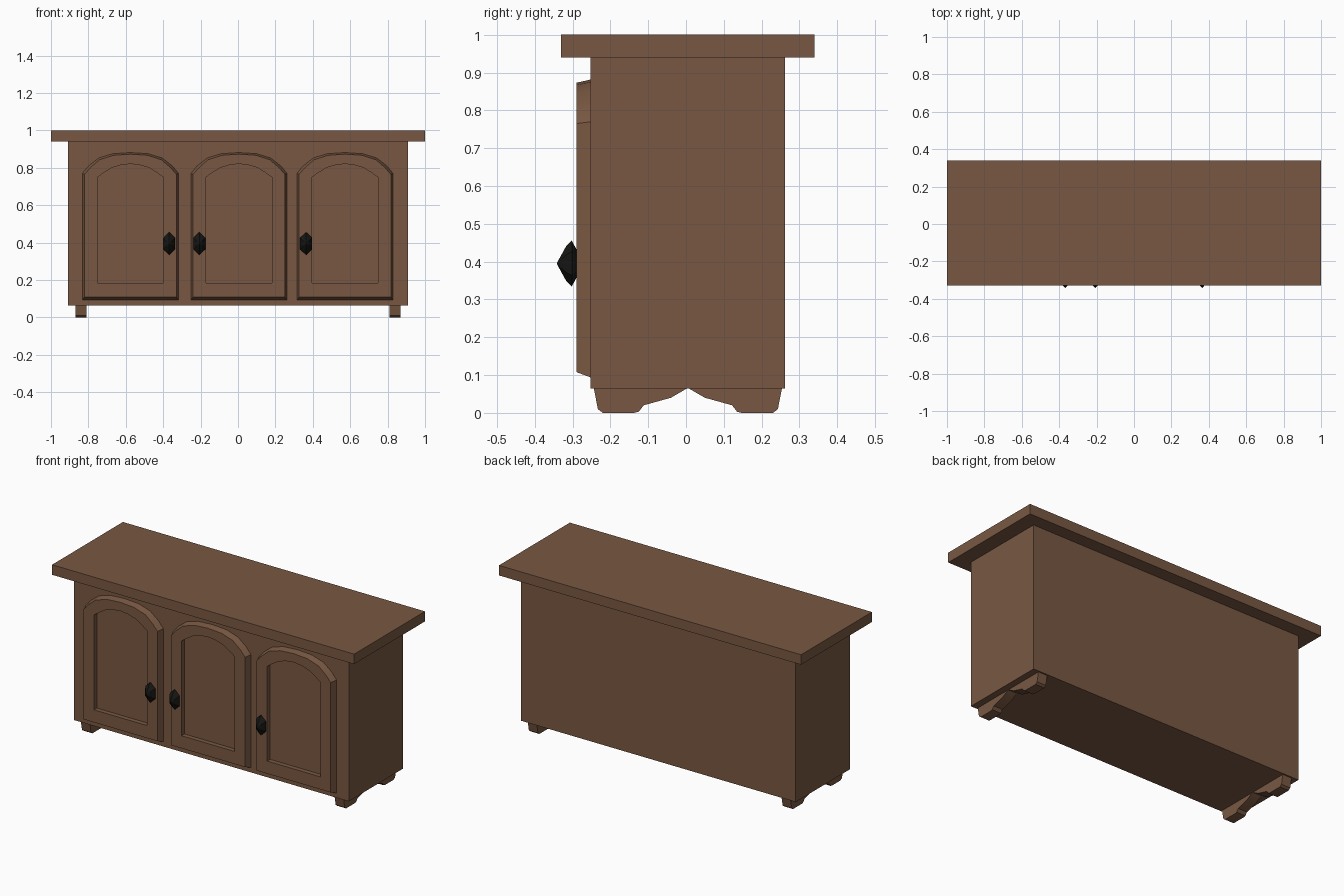
import bpy, bmesh, math

if "Cube" in bpy.data.objects:
    bpy.data.objects.remove(bpy.data.objects["Cube"])


def material(name, color):
    m = bpy.data.materials.new(name)
    m.diffuse_color = (*color, 1)
    m.use_nodes = True
    m.node_tree.nodes["Principled BSDF"].inputs["Base Color"].default_value = m.diffuse_color
    return m


WOOD = material("brown_wood", (0.19, 0.097, 0.054))
IRON = material("black_iron", (0.008, 0.008, 0.007))


def loft(name, loops, mat, close_start=True, close_end=True):
    """Join equal-length point loops with quads, then cap the ends."""
    bm = bmesh.new()
    rings = [[bm.verts.new(p) for p in loop] for loop in loops]
    n = len(rings[0])
    for a, b in zip(rings, rings[1:]):
        for i in range(n):
            j = (i + 1) % n
            bm.faces.new((a[i], a[j], b[j], b[i]))
    if close_start:
        bm.faces.new(rings[0][::-1])
    if close_end:
        bm.faces.new(rings[-1])
    bmesh.ops.remove_doubles(bm, verts=bm.verts, dist=1e-5)
    bmesh.ops.recalc_face_normals(bm, faces=bm.faces)
    mesh = bpy.data.meshes.new(name)
    bm.to_mesh(mesh)
    bm.free()
    obj = bpy.data.objects.new(name, mesh)
    bpy.context.collection.objects.link(obj)
    mesh.materials.append(mat)
    bpy.ops.object.select_all(action='DESELECT')
    obj.select_set(True)
    bpy.context.view_layer.objects.active = obj
    bpy.ops.object.shade_smooth_by_angle(angle=math.radians(30))
    return obj


def box(name, x, y0, y1, z0, z1):
    return loft(name, [[(-x, y0, z), (x, y0, z), (x, y1, z), (-x, y1, z)] for z in (z0, z1)], WOOD)


def arch(cx, y, bottom, half):
    """Arched door outline from its right half (side to crown)."""
    right = [(half[0][0], bottom)] + half
    left = [(-x, z) for x, z in right[:-1]][::-1]
    return [(cx + x, y, z) for x, z in right + left]


# Worktop and carcass
box("worktop", 1.0, -0.33, 0.34, 0.94, 1.0)
box("cabinet_body", 0.91, -0.252, 0.262, 0.065, 0.94)

# Doors: sloped outer edge, flat frame, recessed arched panel
FRONT = [(0.245, 0.765), (0.215, 0.80), (0.165, 0.843), (0.09, 0.867), (0, 0.873)]
BACK = [(0.258, 0.77), (0.225, 0.81), (0.17, 0.853), (0.095, 0.876), (0, 0.882)]
PANEL = [(0.176, 0.75), (0.14, 0.775), (0.10, 0.80), (0.05, 0.815), (0, 0.821)]
for side, cx in (("left", -0.575), ("middle", 0.005), ("right", 0.572)):
    loft(side + "_door", [arch(cx, -0.25, 0.093, BACK),
                          arch(cx, -0.29, 0.108, FRONT),
                          arch(cx, -0.29, 0.183, PANEL),
                          arch(cx, -0.262, 0.183, PANEL)], WOOD, close_start=False)

# Faceted pointed knobs
for side, kx in (("left", -0.368), ("middle", -0.207), ("right", 0.364)):
    rings = []
    for y, r in ((-0.288, 0.55), (-0.302, 1.0), (-0.316, 0.78), (-0.3415, 0.02)):
        rings.append([(kx + 0.037 * r * math.sin(a), y, 0.395 + 0.061 * r * math.cos(a))
                      for a in [math.tau * i / 6 for i in range(6)]])
    loft(side + "_knob", rings, IRON)

# Shaped foot runners at both ends
half = [(0, 0.066), (0.045, 0.04), (0.117, 0.02), (0.13, 0.003), (0.142, 0),
        (0.225, 0), (0.238, 0.01), (0.249, 0.066)]
profile = half + [(-y, z) for y, z in half[:0:-1]]
for side, s in (("left", -1), ("right", 1)):
    loft(side + "_foot_runner", [[(s * x, 0.005 + y, z) for y, z in profile]
                                 for x in (0.81, 0.87)], WOOD)
